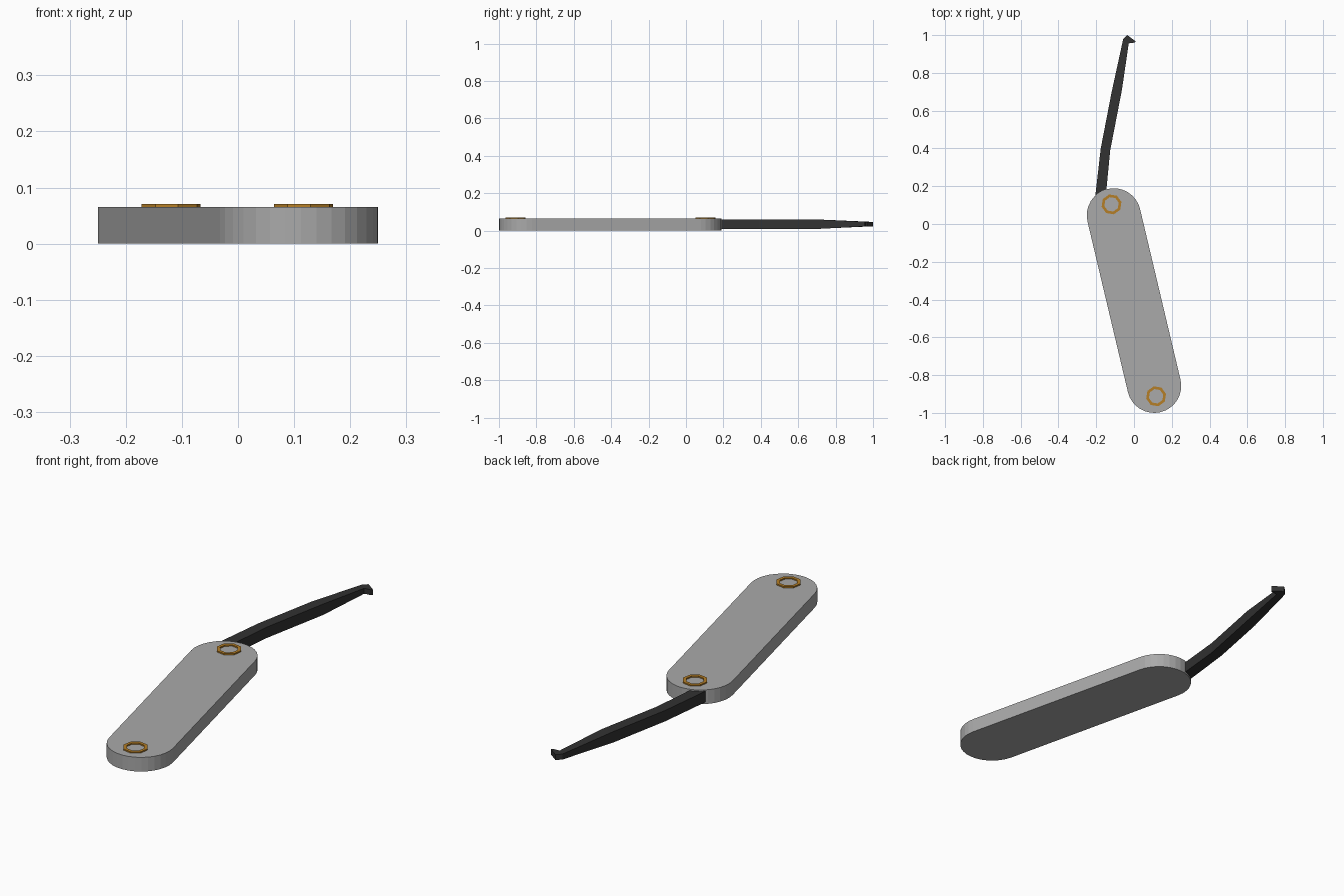
import bpy, bmesh, math
from mathutils import Vector

cube = bpy.data.objects.get("Cube")
if cube:
    bpy.data.objects.remove(cube, do_unlink=True)


def material(name, rgb):
    mat = bpy.data.materials.new(name)
    mat.use_nodes = True
    mat.diffuse_color = (*rgb, 1)
    mat.node_tree.nodes["Principled BSDF"].inputs["Base Color"].default_value = (*rgb, 1)
    return mat


STEEL = material("grey steel", (0.40, 0.40, 0.40))
BLACK = material("black metal", (0.032, 0.032, 0.032))
BRASS = material("brass", (0.46, 0.21, 0.02))


def finish(bm, name, mat):
    bmesh.ops.recalc_face_normals(bm, faces=bm.faces)
    mesh = bpy.data.meshes.new(name)
    bm.to_mesh(mesh)
    bm.free()
    mesh.materials.append(mat)
    obj = bpy.data.objects.new(name, mesh)
    bpy.context.collection.objects.link(obj)


def loft(name, loops, mat, closed=False):
    """Skin between matching point loops; cap the ends unless the loft closes on itself."""
    bm = bmesh.new()
    rows = [[bm.verts.new(p) for p in loop] for loop in loops]
    pairs = list(zip(rows, rows[1:]))
    if closed:
        pairs.append((rows[-1], rows[0]))
    else:
        bm.faces.new(rows[0])
        bm.faces.new(rows[-1])
    for a, b in pairs:
        for i in range(len(a)):
            j = (i + 1) % len(a)
            bm.faces.new((a[i], a[j], b[j], b[i]))
    finish(bm, name, mat)


# Handle: a slab with two round ends
HEIGHT, RADIUS, STEPS = 0.065, 0.143, 16
rear, front = Vector((-0.107, 0.046)), Vector((0.107, -0.857))
axis = rear - front
start = math.atan2(axis.y, axis.x) - math.pi / 2
outline = []
for centre, turn in ((rear, 0), (front, math.pi)):
    for i in range(STEPS + 1):
        a = start + turn + math.pi * i / STEPS
        outline.append(centre + RADIUS * Vector((math.cos(a), math.sin(a))))
loft("handle", [[(p.x, p.y, z) for p in outline] for z in (0, HEIGHT)], STEEL)


# Eyelets: eight-sided rings standing just proud of the handle
def eyelet(name, x, y):
    section = ((0.054, 0.06), (0.054, 0.071), (0.039, 0.071), (0.039, 0.06))
    tilt = math.atan2(axis.y, axis.x)
    loops = [[(x + r * math.cos(tilt + k * math.tau / 8),
               y + r * math.sin(tilt + k * math.tau / 8), z) for k in range(8)]
             for r, z in section]
    loft(name, loops, BRASS, closed=True)


eyelet("rear_eyelet", -0.119, 0.104)
eyelet("front_eyelet", 0.117, -0.912)

# Pick blade: left edge, right edge, bottom and top at each station, ending in a hook
stations = (
    ((-0.215, 0.06), (-0.158, 0.06), 0.009, 0.059),
    ((-0.176, 0.40), (-0.126, 0.39), 0.009, 0.059),
    ((-0.118, 0.70), (-0.064, 0.71), 0.009, 0.059),
    ((-0.057, 0.98), (-0.028, 0.955), 0.022, 0.047),
    ((-0.036, 1.00), (-0.022, 0.958), 0.022, 0.047),
    ((0.009, 0.967), (0.003, 0.960), 0.022, 0.047),
)
loft("pick_blade", [[(*l, lo), (*r, lo), (*r, hi), (*l, hi)] for l, r, lo, hi in stations], BLACK)
